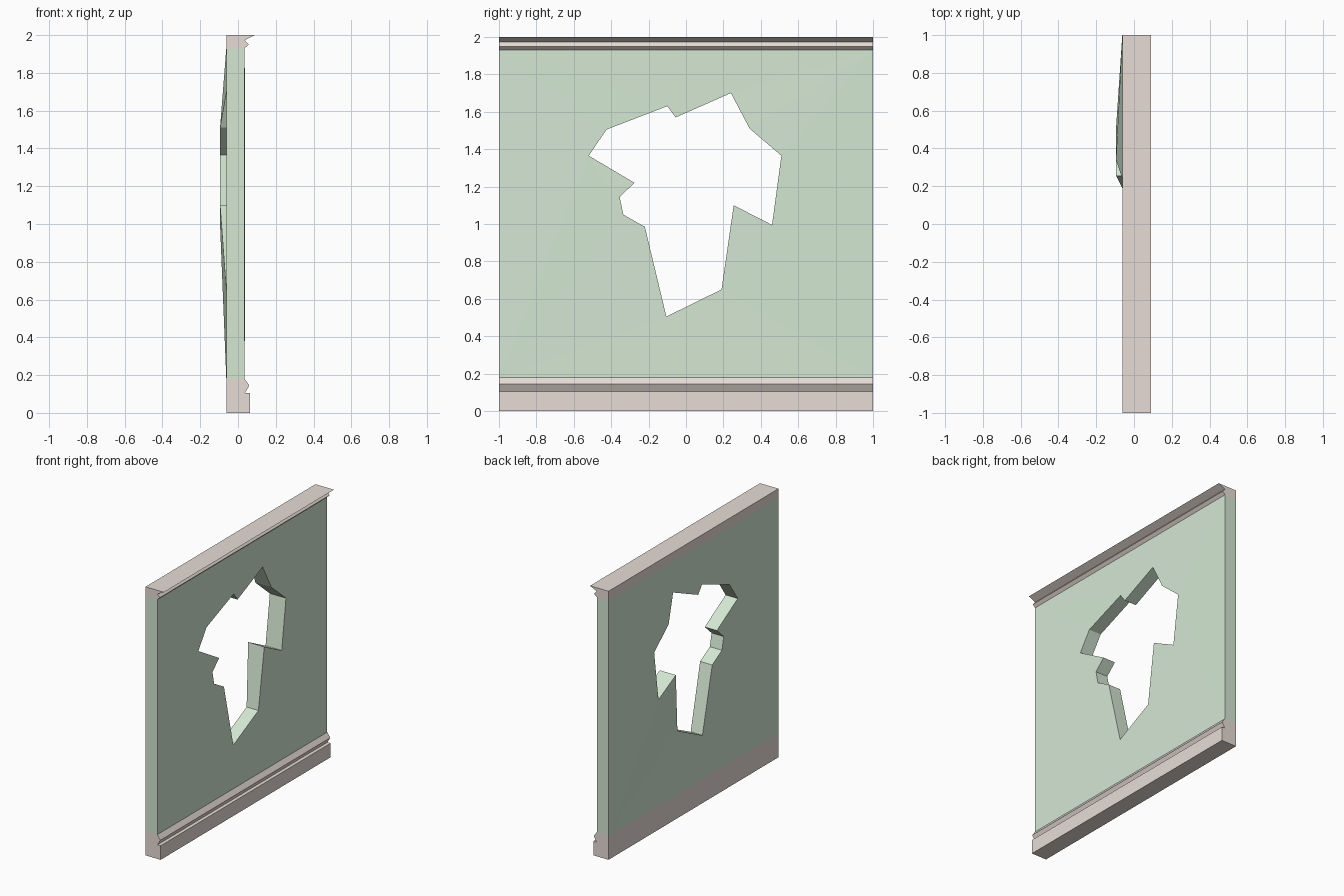
import bpy, bmesh

if "Cube" in bpy.data.objects:
    bpy.data.objects.remove(bpy.data.objects["Cube"])

PANEL_BACK, PANEL_FRONT = -0.062, 0.035
PANEL_LOW, PANEL_HIGH = 0.18, 1.93


def material(name, color):
    m = bpy.data.materials.new(name)
    m.diffuse_color = (*color, 1)
    m.use_nodes = True
    m.node_tree.nodes["Principled BSDF"].inputs["Base Color"].default_value = m.diffuse_color
    return m


def finish(name, bm, mat):
    bmesh.ops.recalc_face_normals(bm, faces=bm.faces[:])
    mesh = bpy.data.meshes.new(name)
    bm.to_mesh(mesh)
    bm.free()
    mesh.materials.append(mat)
    obj = bpy.data.objects.new(name, mesh)
    bpy.context.collection.objects.link(obj)


def trim(name, profile, mat):
    """Sweep an x-z profile along y; the side against the panel stays open."""
    bm = bmesh.new()
    ends = [[bm.verts.new((x, y, z)) for x, z in profile] for y in (-1, 1)]
    for end in ends:
        bm.faces.new(end)
    a, b = ends
    for i in range(len(profile) - 1):
        bm.faces.new((a[i], a[i + 1], b[i + 1], b[i]))
    finish(name, bm, mat)


green = material("green_plaster", (0.66, 0.80, 0.65))
tan = material("tan_trim", (0.80, 0.72, 0.67))

# Broken hole outline (y, z)
hole = [(-0.10, 1.63), (-0.055, 1.57), (0.24, 1.70), (0.34, 1.51), (0.51, 1.365),
        (0.46, 0.995), (0.255, 1.10), (0.19, 0.65), (-0.105, 0.505), (-0.22, 0.985),
        (-0.335, 1.05), (-0.355, 1.145), (-0.275, 1.22), (-0.52, 1.365), (-0.425, 1.505)]
bent = {3, 4, 5, 6}  # hole corners pushed out at the back
border = [(-1, PANEL_LOW), (1, PANEL_LOW), (1, PANEL_HIGH), (-1, PANEL_HIGH)]

# Wall panel: two pierced sheets joined at the hole and the two ends
bm = bmesh.new()
sheets = []
for x in (PANEL_BACK, PANEL_FRONT):
    loops = [[bm.verts.new((x, y, z)) for y, z in pts] for pts in (border, hole)]
    edges = [bm.edges.new((lp[i], lp[(i + 1) % len(lp)]))
             for lp in loops for i in range(len(lp))]
    bmesh.ops.triangle_fill(bm, use_beauty=True, use_dissolve=False, edges=edges)
    sheets.append(loops)
(back_border, back_hole), (front_border, front_hole) = sheets
for i in range(len(hole)):
    j = (i + 1) % len(hole)
    bm.faces.new((back_hole[i], back_hole[j], front_hole[j], front_hole[i]))
for i in (1, 3):
    j = (i + 1) % 4
    bm.faces.new((back_border[i], back_border[j], front_border[j], front_border[i]))

# Slight warping around the hole
for i in range(len(hole)):
    if i in bent:
        back_hole[i].co.x = -0.095
    if 0.9 < hole[i][1] < 1.52:
        front_hole[i].co.x += 0.003
finish("wall_panel", bm, green)

# Skirting and cornice
trim("skirting", [(PANEL_BACK, PANEL_LOW), (PANEL_BACK, 0), (0.063, 0), (0.063, 0.105),
                  (0.037, 0.105), (0.06, 0.145), (PANEL_FRONT, PANEL_LOW)], tan)
trim("cornice", [(PANEL_BACK, PANEL_HIGH), (PANEL_BACK, 2.0), (0.09, 2.0), (0.036, 1.973),
                 (0.056, 1.95), (PANEL_FRONT, PANEL_HIGH)], tan)
